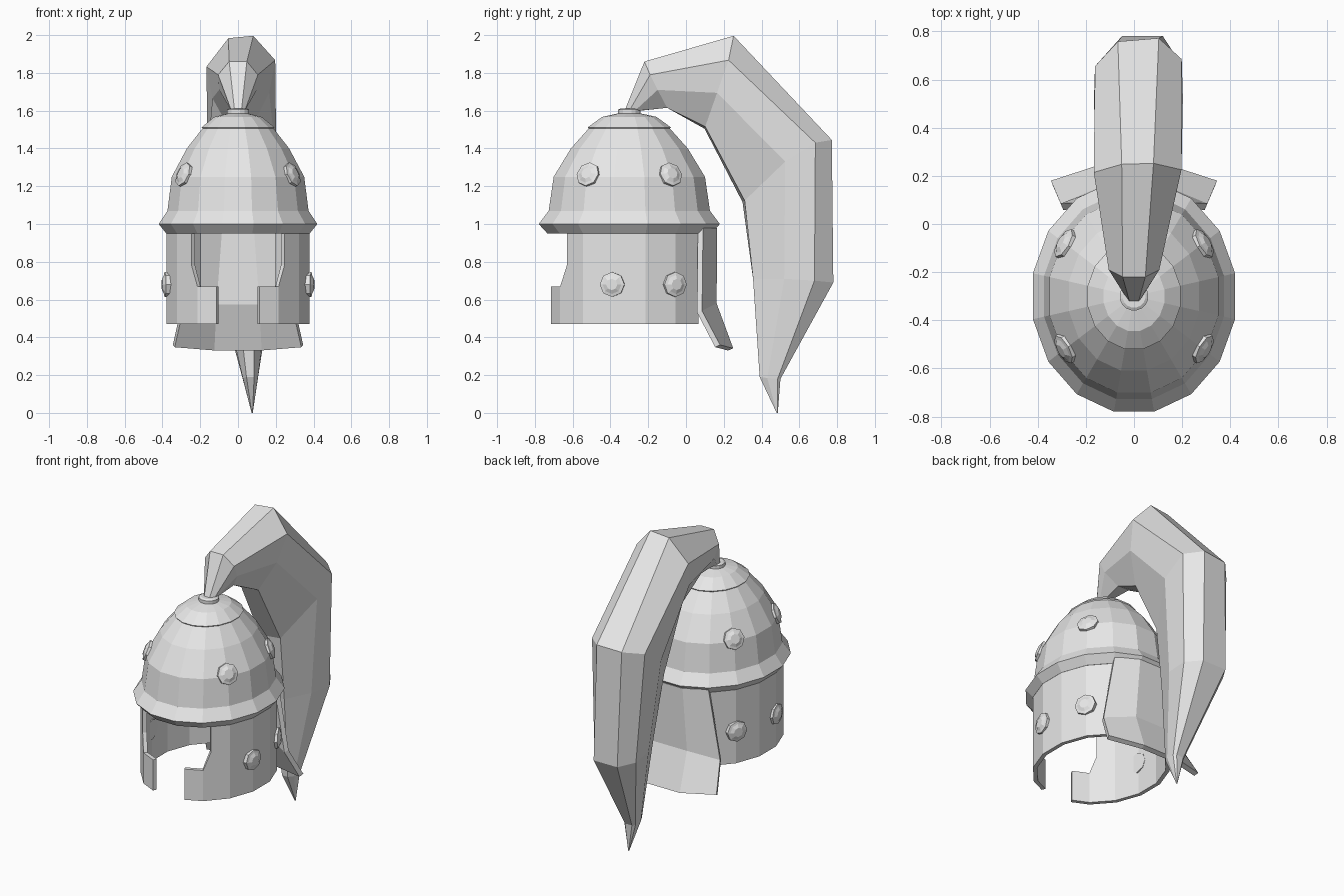
import bpy, bmesh, math
from mathutils import Vector

if "Cube" in bpy.data.objects:
    bpy.data.objects.remove(bpy.data.objects["Cube"])

GREY = (0.8, 0.8, 0.8, 1)
metal = bpy.data.materials.new("plain grey")
metal.use_nodes = True
metal.diffuse_color = GREY
metal.node_tree.nodes["Principled BSDF"].inputs["Base Color"].default_value = GREY

CY = -0.30   # y of the helmet axis


def make(name, verts, faces, recalc=False):
    me = bpy.data.meshes.new(name)
    me.from_pydata(verts, [], faces)
    if recalc:
        bm = bmesh.new()
        bm.from_mesh(me)
        bmesh.ops.remove_doubles(bm, verts=bm.verts, dist=1e-5)
        bmesh.ops.recalc_face_normals(bm, faces=bm.faces)
        bm.to_mesh(me)
        bm.free()
    me.materials.append(metal)
    ob = bpy.data.objects.new(name, me)
    bpy.context.collection.objects.link(ob)
    return ob


def loft(name, rings):
    """Closed rings of equal length joined in sequence, capped at both ends."""
    n = len(rings[0])
    verts = [p for r in rings for p in r]
    faces = [(i * n + j, i * n + (j + 1) % n, (i + 1) * n + (j + 1) % n, (i + 1) * n + j)
             for i in range(len(rings) - 1) for j in range(n)]
    faces += [tuple(range(n)), tuple(range((len(rings) - 1) * n, len(rings) * n))]
    return make(name, verts, faces, True)


def lathe(name, profile, rx, ry, sides=16):
    """Elliptical rings from (scale, z) pairs around the helmet axis."""
    angles = [2 * math.pi * (k + 0.5) / sides for k in range(sides)]
    return loft(name, [[(rx * s * math.cos(a), CY + ry * s * math.sin(a), z) for a in angles]
                       for s, z in profile])


def thicken(ob, amount):
    mod = ob.modifiers.new("thickness", "SOLIDIFY")
    mod.thickness = amount
    mod.offset = -1


# Dome with flared rim and hollow inside
lathe("dome", [(0.40, 1.52), (0.44, 1.51), (0.645, 1.40), (0.835, 1.25), (0.89, 1.07),
               (1.0, 1.0), (0.905, 0.95), (0.84, 0.95), (0.82, 1.07), (0.78, 1.22),
               (0.58, 1.37), (0.38, 1.47)], 0.428, 0.489)
# Crown cap and plume socket
lathe("crown_cap", [(0.44, 1.50), (0.458, 1.512), (0.30, 1.567), (0.13, 1.585)], 0.428, 0.489)
lathe("plume_socket", [(1.0, 1.57), (1.0, 1.605), (0.8, 1.612)], 0.06, 0.06)


# Cheek guards: a wrapped wall with a stepped face opening, mirrored
def wall_point(deg, z):
    """Point on the 16-sided wall, angle measured from the front."""
    step = 22.5
    lo = math.floor((deg - 11.25) / step) * step + 11.25
    a, b = [Vector((0.387 * math.sin(math.radians(t)), CY - 0.44 * math.cos(math.radians(t)), z))
            for t in (lo, lo + step)]
    return a.lerp(b, (deg - lo) / step)


cols = [146.25, 123.75, 101.25, 78.75, 56.25, 40.2, 33.75, 17.3]
rows = [0.47, 0.67, 0.78, 0.97]
verts = [wall_point(c, z) for z in rows for c in cols]
n = len(cols)
faces = []
for r in range(3):
    last = 7 if r == 0 else 5      # only the lowest band reaches the chin
    for c in range(last):
        faces.append((r * n + c, (r + 1) * n + c, (r + 1) * n + c + 1, r * n + c + 1))
faces.append((n + 5, 2 * n + 5, n + 6))   # sloped corner of the opening
cheeks = make("cheek_guards", verts, faces)
bm = bmesh.new()
bm.from_mesh(cheeks.data)
bmesh.ops.delete(bm, geom=[v for v in bm.verts if not v.link_faces], context='VERTS')
bm.to_mesh(cheeks.data)
bm.free()
cheeks.modifiers.new("mirror", "MIRROR")
thicken(cheeks, 0.025)

# Neck guard: upright band that flares at the bottom
half = [  # (edge point, back point) from bottom to top
    ((0.345, 0.18, 0.36), (0.13, 0.25, 0.342)),
    ((0.305, 0.085, 0.54), (0.12, 0.162, 0.58)),
    ((0.225, 0.09, 0.98), (0.09, 0.165, 0.98))]
verts = []
for e, b in half:
    verts += [(-e[0], e[1], e[2]), (-b[0], b[1], b[2]), b, e]
faces = [(r * 4 + c, r * 4 + 4 + c, r * 4 + 5 + c, r * 4 + c + 1)
         for r in range(2) for c in range(3)]
thicken(make("neck_guard", verts, faces), 0.03)


# Round studs on dome and cheeks
def stud(name, pos, normal):
    q = Vector(normal).to_track_quat('Z', 'Y')
    rings = []
    for radius, h in ((0.066, -0.03), (0.066, 0.012), (0.05, 0.016), (0.03, 0.026)):
        rings.append([Vector(pos) + q @ Vector((radius * math.cos(a), radius * math.sin(a), h))
                      for a in [math.pi * k / 4 for k in range(8)]])
    loft(name, rings)


for side, sx in (("left", 1), ("right", -1)):
    for place, sy in (("front", -1), ("back", 1)):
        stud(f"dome_stud_{place}_{side}", (sx * 0.284, CY + sy * 0.216, 1.26),
             (sx * 0.80, sy * 0.46, 0.36))
    stud(f"cheek_stud_front_{side}", (sx * 0.376, -0.39, 0.68), (sx, -0.12, 0))
    stud(f"cheek_stud_back_{side}", (sx * 0.322, -0.06, 0.68), (sx, 0.5, 0))

# Plume: eight-sided sections swept up, over and down to a point
# each: centre x, then (half width, y, z) for outer, shoulder, middle and inner points
sections = [
    (0.0, (0.018, -0.325, 1.60), (0.036, -0.30, 1.60), (0.036, -0.27, 1.60), (0.018, -0.24, 1.60)),
    (0.0, (0.047, -0.22, 1.86), (0.105, -0.19, 1.79), (0.10, -0.15, 1.71), (0.04, -0.10, 1.615)),
    (0.015, (0.066, 0.25, 1.99), (0.182, 0.22, 1.85), (0.15, 0.16, 1.68), (0.06, 0.10, 1.51)),
    (0.018, (0.085, 0.765, 1.44), (0.18, 0.67, 1.42), (0.185, 0.51, 1.32), (0.07, 0.305, 1.12)),
    (0.035, (0.085, 0.78, 0.69), (0.15, 0.68, 0.70), (0.13, 0.52, 0.71), (0.05, 0.355, 0.71)),
    (0.065, (0.025, 0.50, 0.18), (0.04, 0.485, 0.18), (0.04, 0.43, 0.185), (0.02, 0.39, 0.19)),
    (0.075, (0.002, 0.486, 0.0), (0.003, 0.484, 0.0), (0.003, 0.482, 0.0), (0.002, 0.48, 0.0))]
rings = []
for i, (cx, *pts) in enumerate(sections):
    out = (Vector((0, *pts[0][1:])) - Vector((0, *pts[3][1:]))).normalized()
    roll = 0.1 if i in (2, 3) else 0.0     # slight twist at the crest
    ring = [Vector((cx + w, y, z)) + out * roll * w for w, y, z in pts]
    ring += [Vector((cx - w, y, z)) - out * roll * w for w, y, z in reversed(pts)]
    rings.append(ring)
loft("plume", rings)
